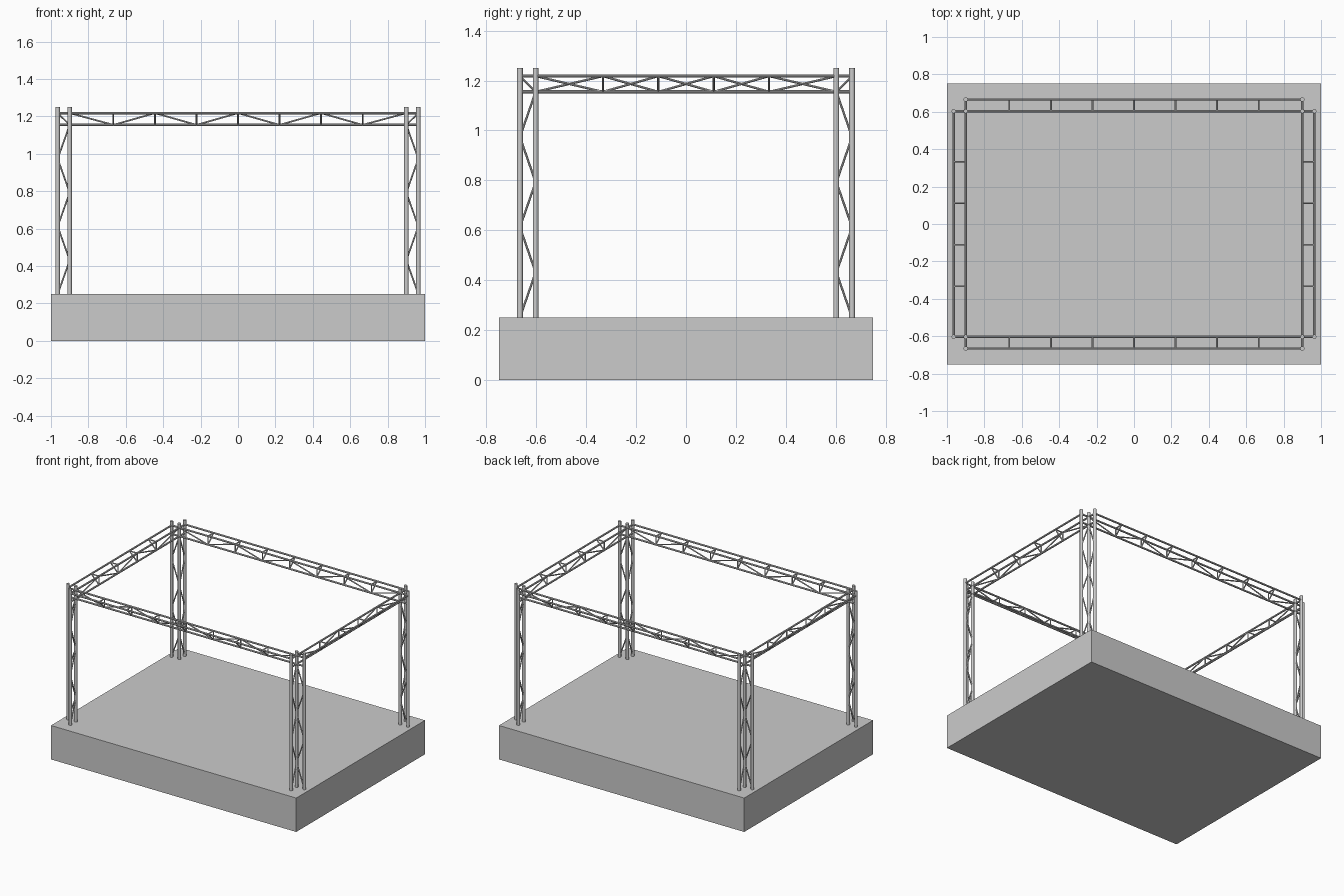
import bpy, bmesh
from mathutils import Vector, Matrix

if "Cube" in bpy.data.objects:
    bpy.data.objects.remove(bpy.data.objects["Cube"])

IX, OX = 0.90, 0.964     # inner / outer tube lines across x
IY, OY = 0.603, 0.666    # inner / outer tube lines across y
DECK, TOP = 0.25, 1.25
ZT, ZB = 1.218, 1.155    # upper / lower beam chords
POST_R, CHORD_R, BRACE_R = 0.0115, 0.0065, 0.0045


def tube(bm, a, b, r, sides=10):
    a, b = Vector(a), Vector(b)
    d = b - a
    rot = d.to_track_quat('Z', 'Y').to_matrix().to_4x4()
    bmesh.ops.create_cone(bm, cap_ends=True, segments=sides, radius1=r, radius2=r,
                          depth=d.length, matrix=Matrix.Translation((a + b) / 2) @ rot)


def finish(bm, name, smooth=True):
    me = bpy.data.meshes.new(name)
    bm.to_mesh(me)
    bm.free()
    ob = bpy.data.objects.new(name, me)
    bpy.context.collection.objects.link(ob)
    if smooth:
        bpy.context.view_layer.objects.active = ob
        ob.select_set(True)
        bpy.ops.object.shade_smooth_by_angle()
        ob.select_set(False)


# Stage platform
bm = bmesh.new()
bmesh.ops.create_cube(bm, size=1, matrix=Matrix.Translation((0, 0, DECK / 2))
                      @ Matrix.Diagonal((2, 1.5, DECK, 1)))
finish(bm, "stage_platform", False)


# Corner towers: three posts with zigzag bracing on two faces
def tower(name, sx, sy):
    bm = bmesh.new()
    inner = (sx * IX, sy * IY)
    outers = [(sx * OX, sy * IY), (sx * IX, sy * OY)]
    for p in [inner] + outers:
        tube(bm, (*p, DECK), (*p, TOP), POST_R, 14)
    step = (ZB - DECK) / 5
    for o in outers:
        for i in range(5):
            a, b = (o, inner) if i % 2 == 0 else (inner, o)
            tube(bm, (*a, DECK + i * step), (*b, DECK + (i + 1) * step), BRACE_R)
    finish(bm, name)


# Beams: three chords, triangular frames and zigzag on the inner face
def beam(name, along_x, side, flip):
    bm = bmesh.new()
    if along_x:
        half, reach, inn, out, n = IX, OX, IY, OY, 8
    else:
        half, reach, inn, out, n = IY, OY, IX, OX, 5

    def at(t, w, z):
        return (t, side * w, z) if along_x else (side * w, t, z)

    tube(bm, at(-reach, inn, ZT), at(reach, inn, ZT), CHORD_R)
    tube(bm, at(-reach, inn, ZB), at(reach, inn, ZB), CHORD_R)
    tube(bm, at(-half, out, ZT), at(half, out, ZT), CHORD_R)
    stops = [(i - n / 2) * 0.222 for i in range(n + 1)]
    stops[0], stops[-1] = -half, half
    for t in stops[1:-1]:
        corners = [at(t, inn, ZT), at(t, out, ZT), at(t, inn, ZB)]
        for i in range(3):
            tube(bm, corners[i], corners[i - 1], BRACE_R)
    for i in range(n):
        z1, z2 = (ZT, ZB) if (i + flip) % 2 == 0 else (ZB, ZT)
        tube(bm, at(stops[i], inn, z1), at(stops[i + 1], inn, z2), BRACE_R)
    finish(bm, name)


for sx, xn in ((-1, "left"), (1, "right")):
    for sy, yn in ((-1, "front"), (1, "back")):
        tower(f"{yn}_{xn}_tower", sx, sy)

beam("front_beam", True, -1, 0)
beam("back_beam", True, 1, 0)
beam("left_beam", False, -1, 1)
beam("right_beam", False, 1, 0)
